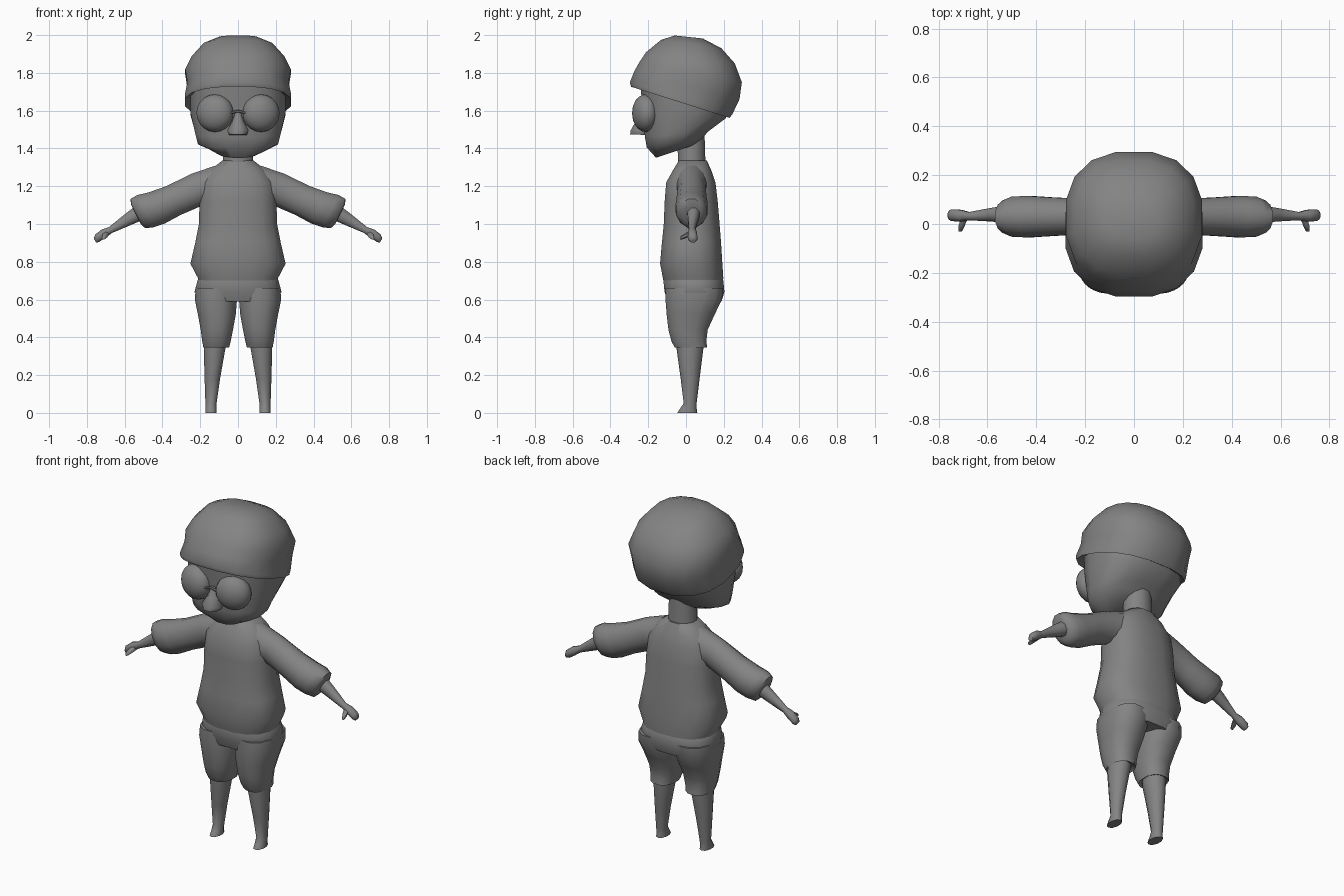
import bpy, bmesh, math
from mathutils import Vector

if "Cube" in bpy.data.objects:
    bpy.data.objects.remove(bpy.data.objects["Cube"])

grey = bpy.data.materials.new("plain grey")
grey.diffuse_color = (0.23, 0.23, 0.23, 1)
grey.use_nodes = True
grey.node_tree.nodes["Principled BSDF"].inputs["Base Color"].default_value = grey.diffuse_color


def finish(name, bm, mirror=False, angle=55):
    """Turn a bmesh into a smooth shaded object, mirrored over x if wanted."""
    bmesh.ops.recalc_face_normals(bm, faces=bm.faces)
    mesh = bpy.data.meshes.new(name)
    bm.to_mesh(mesh)
    bm.free()
    mesh.materials.append(grey)
    ob = bpy.data.objects.new(name, mesh)
    bpy.context.collection.objects.link(ob)
    bpy.ops.object.select_all(action='DESELECT')
    ob.select_set(True)
    bpy.context.view_layer.objects.active = ob
    bpy.ops.object.shade_smooth_by_angle(angle=math.radians(angle))
    if mirror:
        ob.modifiers.new("mirror", 'MIRROR').use_axis[0] = True
    return ob


def loft(name, rings, sides=12, power=2.0, mirror=False):
    """Skin rings given as (centre, half axis u, half axis v)."""
    bm = bmesh.new()
    loops = []
    for c, u, v in rings:
        loop = []
        for i in range(sides):
            a = 2 * math.pi * (i + 0.5) / sides
            ca, sa = math.cos(a), math.sin(a)
            p = Vector(c) + Vector(u) * math.copysign(abs(ca) ** (2 / power), ca) \
                + Vector(v) * math.copysign(abs(sa) ** (2 / power), sa)
            loop.append(bm.verts.new(p))
        loops.append(loop)
    for a, b in zip(loops, loops[1:]):
        for i in range(sides):
            j = (i + 1) % sides
            bm.faces.new((a[i], a[j], b[j], b[i]))
    bm.faces.new(loops[0])
    bm.faces.new(loops[-1])
    return finish(name, bm, mirror)


def slab(rx, yf, zf, yb, zb, cx=0):
    """Ring running from a front point to a back point."""
    return ((cx, (yf + yb) / 2, (zf + zb) / 2), (rx, 0, 0),
            (0, (yb - yf) / 2, (zb - zf) / 2))


def level(z, rx, yf, yb, cx=0):
    return slab(rx, yf, z, yb, z, cx)


def limb(x, z, r, ry, y=0.03, tilt=27):
    """Ring across the arm, leaning with it."""
    t = math.radians(tilt)
    return ((x, y, z), (r * math.sin(t), 0, r * math.cos(t)), (0, ry, 0))


# Cap: tilted back, with a folded lip under the rim
loft("cap", [
    slab(.25, -.25, 1.74, .20, 1.585),
    slab(.285, -.295, 1.728, .235, 1.56),
    slab(.286, -.302, 1.75, .25, 1.58),
    slab(.272, -.278, 1.81, .288, 1.66),
    slab(.284, -.25, 1.86, .30, 1.75),
    slab(.25, -.215, 1.91, .262, 1.85),
    slab(.185, -.135, 1.975, .19, 1.93),
    slab(.10, -.06, 1.998, .09, 1.982)], sides=16, power=2.4)

# Head and neck
loft("head", [
    slab(.11, -.16, 1.35, .05, 1.42),
    slab(.215, -.21, 1.405, .085, 1.45),
    slab(.228, -.22, 1.46, .12, 1.49),
    slab(.255, -.235, 1.60, .215, 1.56),
    slab(.255, -.245, 1.76, .22, 1.63)], sides=16, power=2.5)
loft("neck", [level(1.25, .095, -.05, .11), level(1.34, .082, -.045, .105),
              level(1.50, .08, -.05, .10)])

# Nose: narrow bridge growing to a broad tip
loft("nose", [slab(.012, -.25, 1.60, -.20, 1.60),
              slab(.035, -.272, 1.54, -.18, 1.54),
              slab(.062, -.298, 1.495, -.18, 1.495),
              slab(.05, -.30, 1.475, -.18, 1.47)], sides=8)

# Glasses: two bulging lenses and a thin bridge
bm = bmesh.new()
bmesh.ops.create_uvsphere(bm, u_segments=20, v_segments=12, radius=.1)
turn = math.radians(14)
for v in bm.verts:
    x, y, z = v.co.x, v.co.z * .68, v.co.y
    v.co = (.122 + x * math.cos(turn) - y * math.sin(turn),
            -.215 + x * math.sin(turn) + y * math.cos(turn), 1.587 + z)
finish("lens", bm, mirror=True)
loft("glasses_bridge", [((x, -.255, z), (0, .007, 0), (0, 0, .007))
                        for x, z in ((-.045, 1.587), (0, 1.598), (.045, 1.587))], sides=6)

# Shirt body
loft("shirt", [
    level(.64, .215, -.11, .195), level(.715, .216, -.125, .20),
    level(.79, .256, -.14, .195), level(.90, .23, -.13, .188),
    level(1.0, .21, -.12, .18), level(1.12, .207, -.115, .17),
    level(1.22, .195, -.107, .158), level(1.285, .15, -.07, .135),
    level(1.335, .085, -.04, .112)], sides=16, power=2.5)

# Sleeves with puffed cuffs
loft("sleeve", [
    limb(.10, 1.20, .115, .09, tilt=10), limb(.21, 1.185, .092, .075),
    limb(.34, 1.125, .088, .082), limb(.43, 1.085, .096, .088),
    limb(.49, 1.068, .099, .085), limb(.53, 1.055, .090, .068),
    limb(.54, 1.05, .06, .045)], mirror=True)

# Forearm, hand and thumb
loft("hand", [
    limb(.52, 1.06, .045, .038, .04, 30), limb(.58, 1.025, .036, .03, .038, 30),
    limb(.675, .968, .019, .018, .032, 30), limb(.71, .95, .026, .026, .034, 30),
    limb(.745, .925, .024, .026, .036, 30), limb(.757, .912, .014, .018, .036, 30)],
    sides=8, mirror=True)
loft("thumb", [((.695, .025, .95), (.016, 0, 0), (0, 0, .014)),
               ((.705, -.005, .937), (.015, 0, 0), (0, 0, .014)),
               ((.712, -.03, .925), (.009, 0, 0), (0, 0, .009))], sides=6, mirror=True)

# Shorts: hips, then two legs
loft("shorts_hips", [
    level(.59, .20, -.10, .19), level(.64, .234, -.116, .206),
    level(.70, .218, -.122, .20), level(.74, .20, -.11, .18)], sides=16, power=2.5)
loft("shorts_leg", [
    level(.66, .112, -.112, .20, .115), level(.60, .115, -.113, .195, .117),
    level(.52, .103, -.106, .155, .112), level(.44, .088, -.096, .118, .112),
    level(.38, .078, -.08, .11, .114), level(.345, .070, -.062, .115, .115),
    level(.36, .055, -.05, .09, .117)], power=2.4, mirror=True)

# Lower legs with small feet
loft("lower_leg", [
    level(.42, .062, -.052, .096, .122), level(.34, .060, -.05, .092, .124),
    level(.18, .043, -.028, .072, .136), level(.05, .031, -.012, .056, .143),
    level(.025, .030, -.03, .056, .143), level(0, .031, -.046, .06, .143)],
    sides=10, mirror=True)
